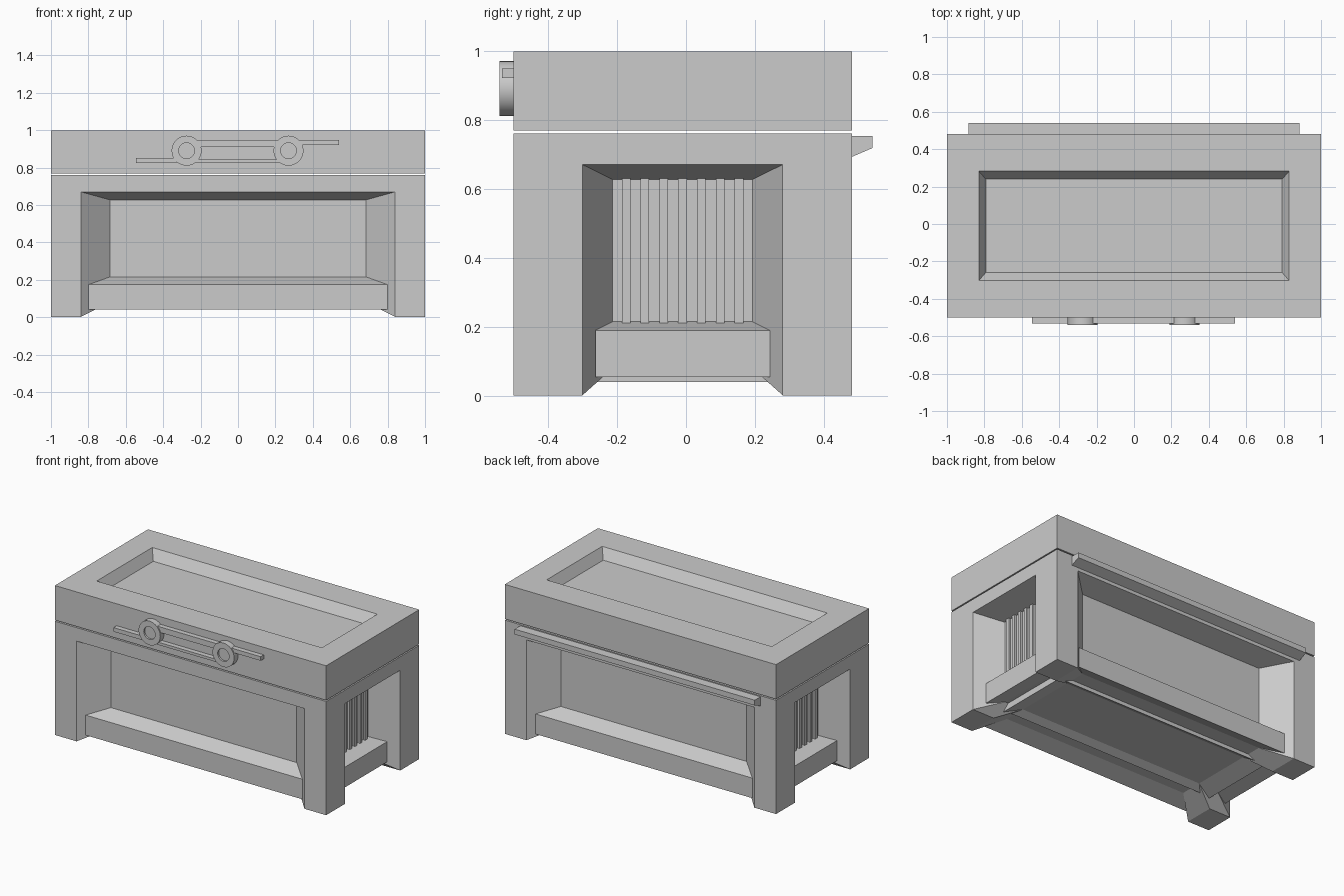
import bpy, bmesh, math

if "Cube" in bpy.data.objects:
    bpy.data.objects.remove(bpy.data.objects["Cube"])

CY = -0.01  # centre line of the chest body in y

grey = bpy.data.materials.new("stone_grey")
grey.diffuse_color = (0.6, 0.6, 0.6, 1)
grey.use_nodes = True
grey.node_tree.nodes["Principled BSDF"].inputs["Base Color"].default_value = grey.diffuse_color


def finish(name, bm):
    bmesh.ops.recalc_face_normals(bm, faces=bm.faces)
    me = bpy.data.meshes.new(name)
    bm.to_mesh(me)
    bm.free()
    me.materials.append(grey)
    ob = bpy.data.objects.new(name, me)
    bpy.context.collection.objects.link(ob)
    return ob


def loft(name, loops, closed=False):
    """Skin equal-length point loops; cap the ends, or join last to first."""
    bm = bmesh.new()
    rows = [[bm.verts.new(p) for p in loop] for loop in loops]
    pairs = list(zip(rows, rows[1:]))
    if closed:
        pairs.append((rows[-1], rows[0]))
    else:
        bm.faces.new(rows[0])
        bm.faces.new(rows[-1])
    n = len(rows[0])
    for a, b in pairs:
        for i in range(n):
            j = (i + 1) % n
            bm.faces.new((a[i], a[j], b[j], b[i]))
    return finish(name, bm)


def rects(name, *rings):
    """Stack of centred rectangles (half x, half y, z)."""
    return loft(name, [[(sx * hx, CY + sy * hy, z) for sx, sy in
                        ((-1, -1), (1, -1), (1, 1), (-1, 1))] for hx, hy, z in rings])


def box(name, x0, x1, y0, y1, z0, z1):
    return loft(name, [[(x0, y0, z), (x1, y0, z), (x1, y1, z), (x0, y1, z)] for z in (z0, z1)])


def hull(name, pts):
    bm = bmesh.new()
    for p in pts:
        bm.verts.new(p)
    bmesh.ops.convex_hull(bm, input=bm.verts)
    bmesh.ops.dissolve_limit(bm, angle_limit=0.01, verts=bm.verts, edges=bm.edges)
    return finish(name, bm)


# Recessed walls, top frame with sloping underside, and ledges bevelled above and below
BASE = 0.08
rects("inner_walls", (0.825, 0.35, BASE), (0.825, 0.35, 0.65))
rects("top_frame", (0.825, 0.35, 0.627), (1, 0.49, 0.67), (1, 0.49, 0.76))
rects("long_ledges", (0.685, 0.35, BASE), (0.8, 0.453, 0.04), (0.8, 0.453, 0.174), (0.8, 0.35, 0.215))
rects("end_ledges", (0.825, 0.2025, BASE), (0.93, 0.2525, 0.055), (0.93, 0.2525, 0.19),
      (0.825, 0.2025, 0.215))

# Corner legs with splayed inner faces, and feet sloping up under the base
plan = [(1, 0.49), (0.84, 0.49), (0.685, 0.35), (0.825, 0.2025), (1, 0.29)]
foot_low = [(1, 0.49), (0.84, 0.49), (0.84, 0.29), (1, 0.29)]
foot_high = plan + [(0.685, 0.2025)]
for sx in (-1, 1):
    for sy in (-1, 1):
        tag = ("left" if sx < 0 else "right") + ("_front" if sy < 0 else "_back")
        loft("leg_" + tag, [[(sx * x, CY + sy * y, z) for x, y in plan] for z in (BASE, 0.67)])
        hull("foot_" + tag, [(sx * x, CY + sy * y, 0.002) for x, y in foot_low]
             + [(sx * x, CY + sy * y, BASE) for x, y in foot_high])

# Upright slats on both end walls
for sx in (-1, 1):
    for i in range(7):
        y = CY + (i - 3) * 0.0545
        box("slat", *sorted((sx * 0.82, sx * 0.838)), y - 0.0125, y + 0.0125, 0.207, 0.632)

# Lid with a shallow sunken panel
rects("lid", (1, 0.49, 0.768), (1, 0.49, 0.998), (0.83, 0.2925, 0.998), (0.7925, 0.25, 0.932))

# Back rail
rail = [(0.475, 0.753), (0.54, 0.753), (0.54, 0.718), (0.475, 0.69)]
loft("back_rail", [[(x, y, z) for y, z in rail] for x in (-0.885, 0.885)])

# Clasp rings: square section swept round a circle, with a shallow disc inside
for cx in (-0.275, 0.27):
    loops = []
    for i in range(32):
        a = 2 * math.pi * i / 32
        loops.append([(cx + r * math.cos(a), y, 0.89 + r * math.sin(a))
                      for r, y in ((0.042, -0.495), (0.08, -0.495), (0.08, -0.54), (0.042, -0.54))])
    ring = loft("clasp_ring", loops, closed=True)
    bpy.ops.object.select_all(action='DESELECT')
    ring.select_set(True)
    bpy.context.view_layer.objects.active = ring
    bpy.ops.object.shade_smooth_by_angle(angle=math.radians(30))
    loft("clasp_disc", [[(cx + 0.043 * math.cos(math.pi * i / 16), y,
                          0.89 + 0.043 * math.sin(math.pi * i / 16)) for i in range(32)]
                        for y in (-0.495, -0.528)])

# Clasp rods
for name, x0, x1, z0, z1 in (("clasp_rod_left", -0.545, -0.33, 0.825, 0.852),
                             ("clasp_rod_lower", -0.225, 0.22, 0.825, 0.843),
                             ("clasp_rod_upper", -0.225, 0.22, 0.911, 0.948),
                             ("clasp_rod_right", 0.325, 0.54, 0.921, 0.948)):
    box(name, x0, x1, -0.533, -0.495, z0, z1)
